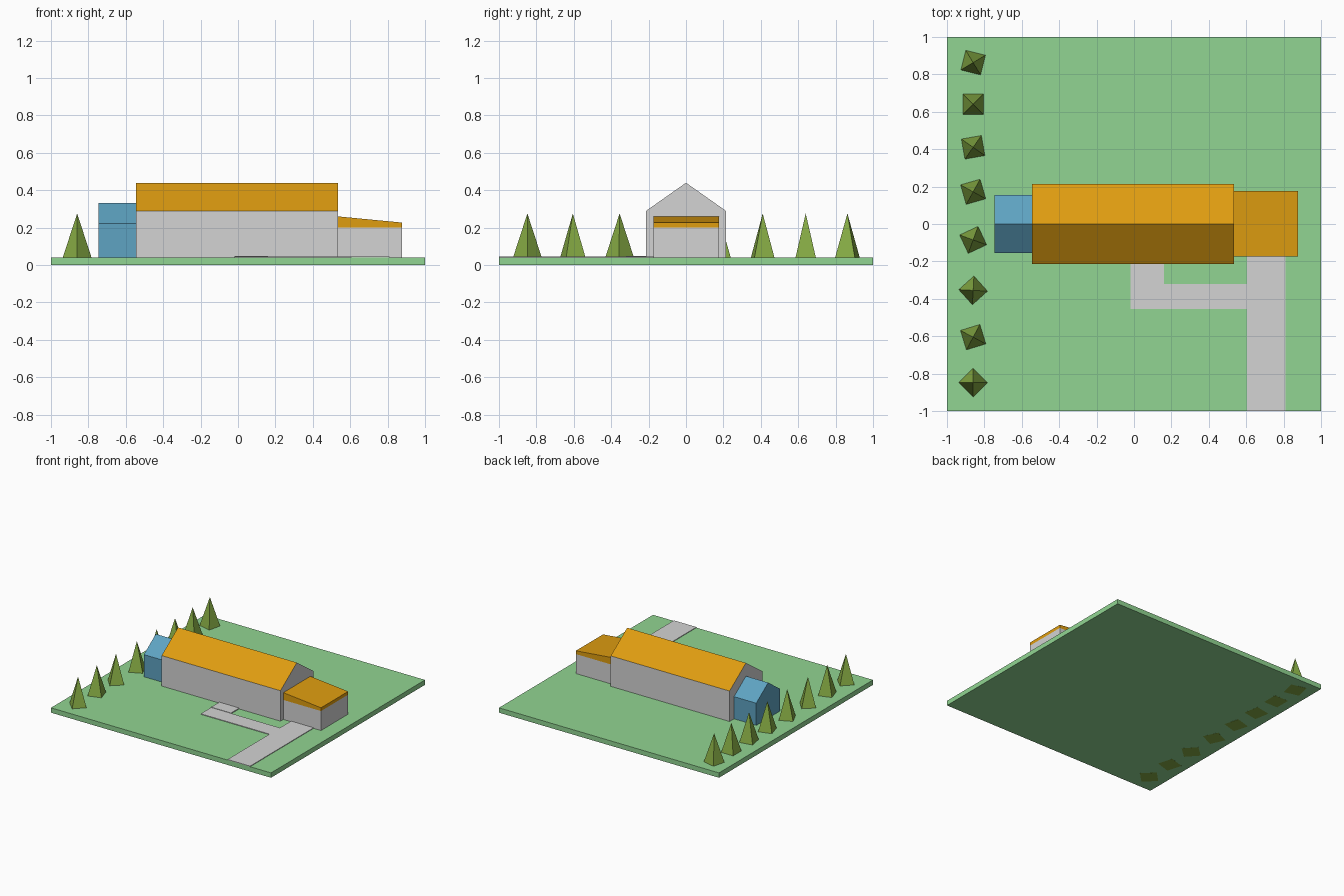
import bpy, bmesh, math

if "Cube" in bpy.data.objects:
    bpy.data.objects.remove(bpy.data.objects["Cube"])


def material(name, r, g, b):
    lin = lambda c: ((c / 255 + 0.055) / 1.055) ** 2.4 if c > 10 else c / 255 / 12.92
    m = bpy.data.materials.new(name)
    m.diffuse_color = (lin(r), lin(g), lin(b), 1)
    m.use_nodes = True
    m.node_tree.nodes["Principled BSDF"].inputs["Base Color"].default_value = m.diffuse_color
    return m


GRASS = material("grass_green", 145, 213, 146)
GREY = material("light_grey", 211, 211, 211)
ORANGE = material("roof_orange", 223, 157, 16)
BLUE = material("annex_blue", 94, 163, 194)
LEAF = material("tree_green", 134, 171, 68)


def finish(name, bm, mats, rule=None):
    bmesh.ops.recalc_face_normals(bm, faces=bm.faces)
    bm.normal_update()
    if rule:
        for f in bm.faces:
            f.material_index = rule(f)
    me = bpy.data.meshes.new(name)
    bm.to_mesh(me)
    bm.free()
    for m in mats:
        me.materials.append(m)
    ob = bpy.data.objects.new(name, me)
    bpy.context.collection.objects.link(ob)
    return ob


def prism(name, profile, step, mats, rule=None):
    """Extrude a closed 3D profile along the vector step."""
    bm = bmesh.new()
    face = bm.faces.new([bm.verts.new(p) for p in profile])
    ext = bmesh.ops.extrude_face_region(bm, geom=[face], use_keep_orig=True)
    moved = [g for g in ext["geom"] if isinstance(g, bmesh.types.BMVert)]
    bmesh.ops.translate(bm, verts=moved, vec=step)
    return finish(name, bm, mats, rule)


def box(name, x0, x1, y0, y1, z0, z1, mat):
    prism(name, [(x0, y0, z0), (x1, y0, z0), (x1, y1, z0), (x0, y1, z0)],
          (0, 0, z1 - z0), [mat])


def gabled(name, x0, x1, half, eave, ridge, mats, rule=None):
    outline = [(-half, 0.04), (half, 0.04), (half, eave), (0, ridge), (-half, eave)]
    prism(name, [(x0, y, z) for y, z in outline], (x1 - x0, 0, 0), mats, rule)


# Lawn slab
box("lawn", -1, 1, -1, 1, 0, 0.04, GRASS)

# Main building with orange roof slopes, and the smaller blue annex
gabled("main_building", -0.545, 0.535, 0.213, 0.29, 0.44, [GREY, ORANGE],
       lambda f: int(f.normal.z > 0.3))
gabled("annex", -0.747, -0.545, 0.155, 0.222, 0.332, [BLUE])

# Garage walls with a sloping wedge roof
box("garage", 0.535, 0.877, -0.175, 0.177, 0.04, 0.2, GREY)
prism("garage_roof", [(0.535, -0.175, 0.2), (0.877, -0.175, 0.2),
                      (0.877, -0.175, 0.227), (0.535, -0.175, 0.26)],
      (0, 0.352, 0), [ORANGE])

# Driveway and footpath plates
box("driveway", 0.605, 0.81, -1, -0.175, 0.04, 0.045, GREY)
box("footpath", -0.02, 0.605, -0.455, -0.32, 0.04, 0.045, GREY)
box("entrance_path", -0.02, 0.16, -0.32, -0.213, 0.04, 0.048, GREY)

# Row of four-sided trees: (y, turn in degrees)
for i, (y, turn) in enumerate([(0.863, 31), (0.64, 45), (0.41, 55), (0.172, 61),
                               (-0.085, 70), (-0.355, 87), (-0.605, 62), (-0.848, 90)]):
    bm = bmesh.new()
    bmesh.ops.create_cone(bm, cap_ends=True, segments=4, radius1=0.09, radius2=0, depth=0.276)
    bmesh.ops.remove_doubles(bm, verts=bm.verts, dist=1e-5)
    bmesh.ops.translate(bm, verts=bm.verts, vec=(0, 0, 0.138))
    tree = finish(f"tree_{i + 1}", bm, [LEAF])
    tree.location = (-0.86, y, -0.0005)
    tree.rotation_euler.z = math.radians(turn)
